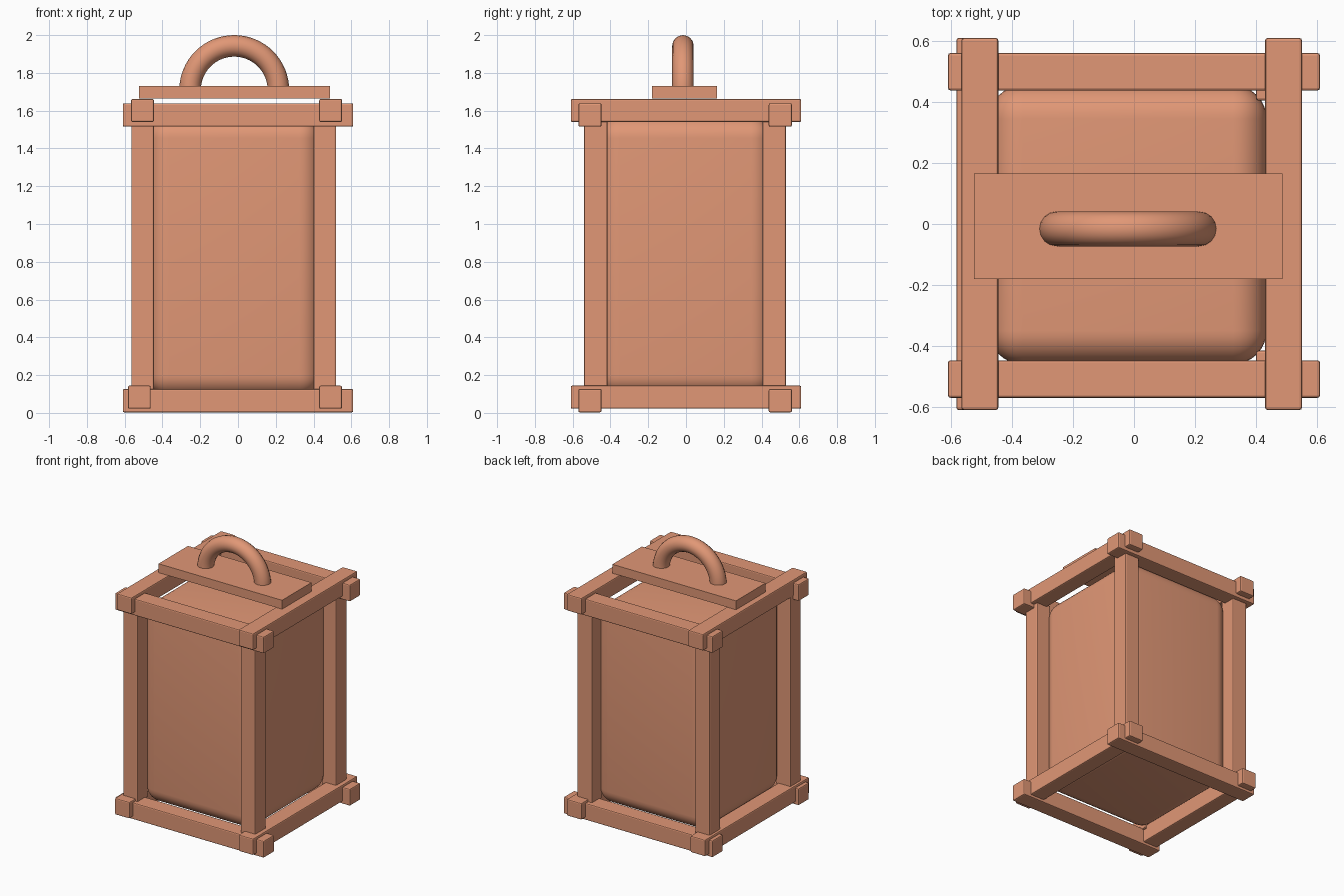
import bpy, bmesh, math
from mathutils import Vector

if "Cube" in bpy.data.objects:
    bpy.data.objects.remove(bpy.data.objects["Cube"])


def box(name, lo, hi, bevel=0.0, segments=1, smooth=False):
    """Axis-aligned box from two corners, with optional rounded edges."""
    lo, hi = Vector(lo), Vector(hi)
    mesh = bpy.data.meshes.new(name)
    obj = bpy.data.objects.new(name, mesh)
    bpy.context.collection.objects.link(obj)
    bm = bmesh.new()
    bmesh.ops.create_cube(bm, size=1)
    bmesh.ops.scale(bm, vec=hi - lo, verts=bm.verts)
    if bevel:
        bmesh.ops.bevel(bm, geom=bm.edges[:], offset=bevel, segments=segments,
                        profile=0.5, affect='EDGES')
    for f in bm.faces:
        f.smooth = smooth
    bm.to_mesh(mesh)
    bm.free()
    obj.location = (lo + hi) / 2
    paint(obj)
    return obj


mat = bpy.data.materials.new("terracotta")
mat.diffuse_color = (0.75, 0.31, 0.18, 1)
mat.use_nodes = True
mat.node_tree.nodes["Principled BSDF"].inputs["Base Color"].default_value = mat.diffuse_color


def paint(obj):
    obj.data.materials.append(mat)


W = 0.12      # beam thickness
L = 0.61      # beam half length
B = 0.008     # small edge bevel

# Rounded inner body
box("body", (-0.475, -0.46, 0.09), (0.435, 0.455, 1.565), 0.11, 8, True)

# Corner posts
for sx, x in (("left", -0.565), ("right", 0.40)):
    for sy, y in (("front", -0.54), ("back", 0.405)):
        box(f"{sy}_{sx}_post", (x, y, 0.115), (x + W, y + 0.125, 1.56), B, 2)

# Crossing beams of the bottom and top frames
for level, zx, zy, left in (("bottom", 0.003, 0.022, -0.583),
                            ("top", 1.515, 1.54, -0.566)):
    for side, y in (("front", -0.57), ("back", 0.438)):
        box(f"{level}_{side}_beam", (-L, y, zx), (L, y + 0.123, zx + 0.124), B, 2)
    for side, x in (("left", left), ("right", 0.43)):
        box(f"{level}_{side}_beam", (x, -L, zy), (x + 0.121, L, zy + 0.122), B, 2)

# Board across the top
box("handle_board", (-0.525, -0.18, 1.664), (0.487, 0.165, 1.73))

# Arched handle swept along a half circle
curve = bpy.data.curves.new("handle", 'CURVE')
curve.dimensions = '3D'
curve.bevel_depth = 0.057
curve.bevel_resolution = 6
curve.use_fill_caps = True
N = 32
spline = curve.splines.new('POLY')
spline.points.add(N)
for i, p in enumerate(spline.points):
    a = math.pi * i / N
    p.co = (0.234 * math.cos(a), 0, 0.234 * math.sin(a), 1)
spline.use_smooth = True
handle = bpy.data.objects.new("handle", curve)
handle.location = (-0.02, -0.016, 1.709)
bpy.context.collection.objects.link(handle)
paint(handle)
